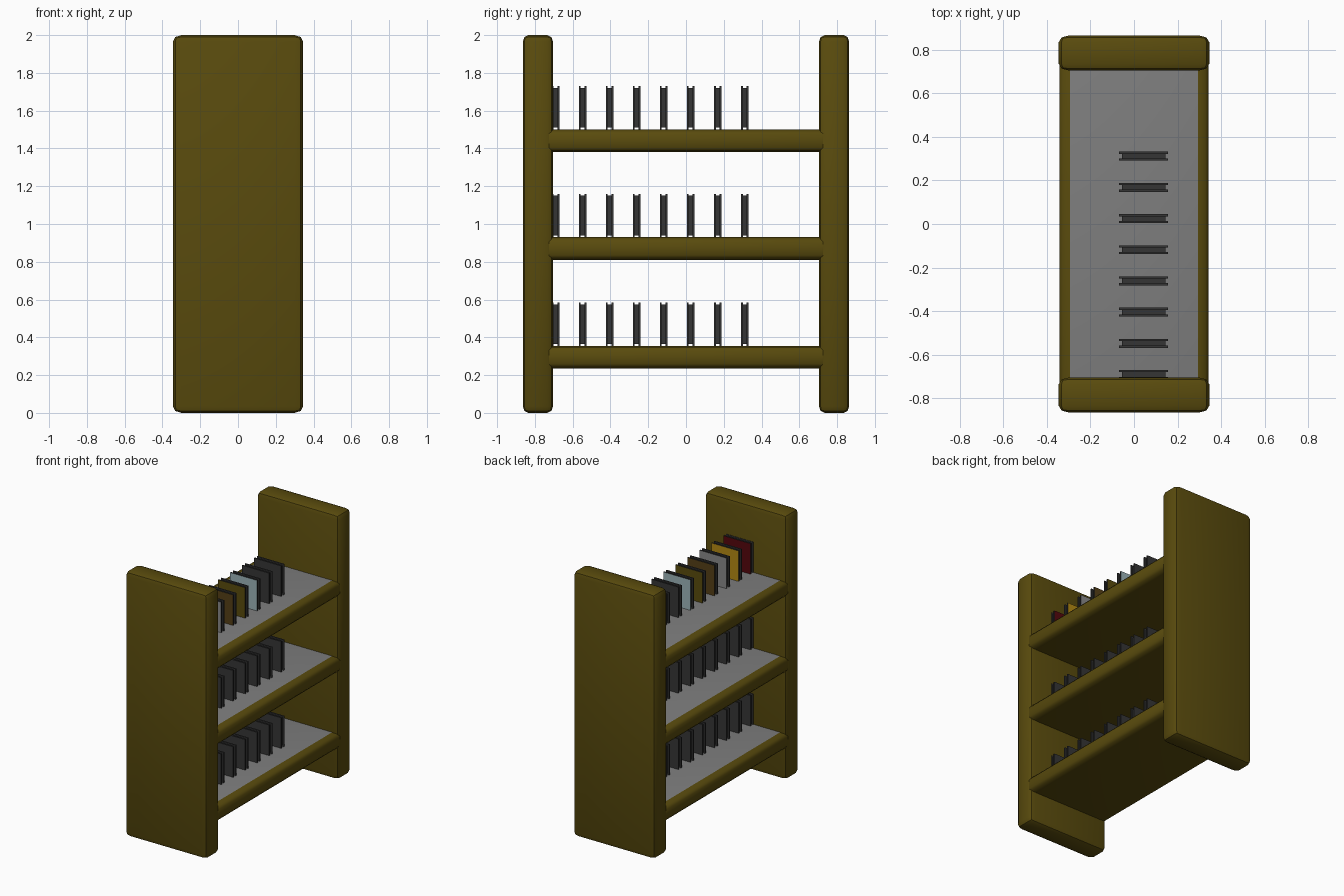
import bpy, bmesh
from mathutils import Vector

if "Cube" in bpy.data.objects:
    bpy.data.objects.remove(bpy.data.objects["Cube"])


def material(name, rgb):
    m = bpy.data.materials.new(name)
    m.diffuse_color = (*rgb, 1)
    m.use_nodes = True
    m.node_tree.nodes["Principled BSDF"].inputs["Base Color"].default_value = m.diffuse_color
    return m


WOOD = material("wood", (0.10, 0.07, 0.004))
GREY = material("shelf_grey", (0.21, 0.21, 0.21))
DARK = material("dark_binding", (0.035, 0.035, 0.035))
COVERS = [material("cover_" + n, c) for n, c in (
    ("red", (0.09, 0.002, 0.004)), ("gold", (0.45, 0.25, 0.006)),
    ("silver", (0.25, 0.25, 0.25)), ("brown", (0.09, 0.05, 0.008)),
    ("olive", (0.10, 0.07, 0.004)), ("blue", (0.33, 0.45, 0.48)))] + [DARK, DARK]


def finish(name, bm, mats):
    me = bpy.data.meshes.new(name)
    bm.to_mesh(me)
    bm.free()
    for m in mats:
        me.materials.append(m)
    ob = bpy.data.objects.new(name, me)
    bpy.context.collection.objects.link(ob)
    return ob


def rounded_box(name, centre, size, bevel, mats):
    """Box with a separate edge rounding along each axis; flat top uses the last material."""
    size, bevel = Vector(size), Vector(bevel)
    bm = bmesh.new()
    bmesh.ops.create_cube(bm, size=1)
    bmesh.ops.scale(bm, verts=bm.verts, vec=[s / b for s, b in zip(size, bevel)])
    bmesh.ops.bevel(bm, geom=bm.edges[:], offset=1, segments=2, profile=0.5, affect='EDGES')
    bmesh.ops.scale(bm, verts=bm.verts, vec=bevel)
    bmesh.ops.translate(bm, verts=bm.verts, vec=centre)
    bm.normal_update()
    for f in bm.faces:
        if f.normal.z > 0.99:
            f.material_index = len(mats) - 1
    ob = finish(name, bm, mats)
    bpy.ops.object.select_all(action='DESELECT')
    ob.select_set(True)
    bpy.context.view_layer.objects.active = ob
    bpy.ops.object.shade_smooth_by_angle(angle=0.7)


def book(name, x, y, z, cover):
    """Two cover boards around a slightly smaller page block."""
    bm = bmesh.new()
    for size, dy in (((0.225, 0.01, 0.23), -0.0155), ((0.225, 0.01, 0.23), 0.0155),
                     ((0.20, 0.021, 0.21), 0)):
        verts = bmesh.ops.create_cube(bm, size=1)["verts"]
        bmesh.ops.scale(bm, verts=verts, vec=size)
        bmesh.ops.translate(bm, verts=verts, vec=(x, y + dy, z + 0.115))
    bm.normal_update()
    for f in bm.faces:
        if abs(f.normal.y) > 0.9 and abs(f.calc_center_median().y - y) > 0.018:
            f.material_index = 1
    finish(name, bm, [DARK, cover])


# End panels
for side, y in (("front", -0.784), ("back", 0.784)):
    rounded_box(side + "_panel", (0, y, 1), (0.69, 0.16, 2), (0.045, 0.03, 0.035), [WOOD])

# Shelves with their rows of books; only the top row has coloured covers
for row, top in enumerate((0.355, 0.93, 1.50)):
    rounded_box(f"shelf_{row + 1}", (0, 0, top - 0.06), (0.685, 1.56, 0.12),
                (0.05, 0.06, 0.025), [WOOD, GREY])
    for i in range(8):
        book(f"book_{row + 1}_{i + 1}", 0.044, -0.69 + i * 0.143, top,
             COVERS[i] if row == 2 else DARK)
